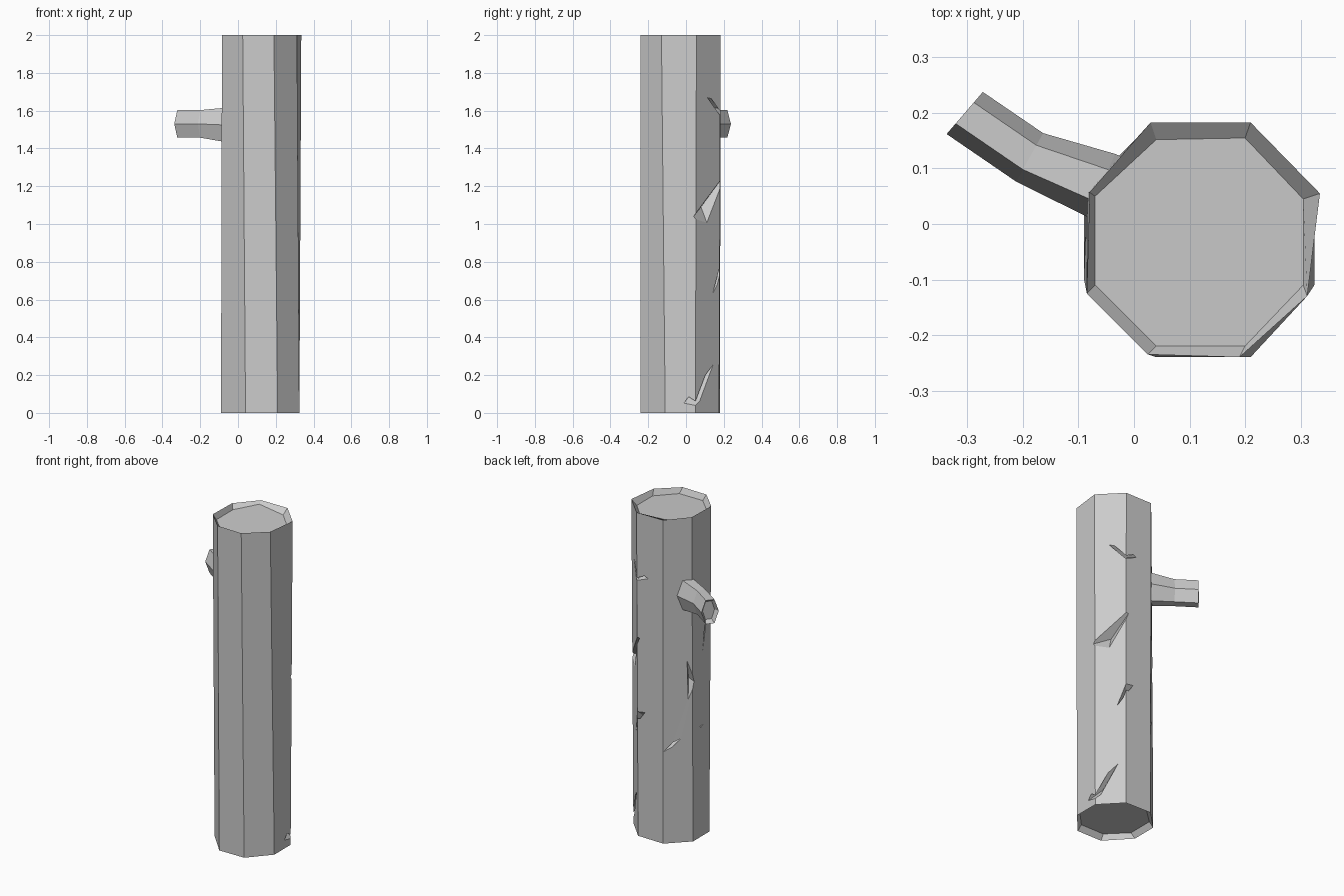
import bpy, bmesh, math
from mathutils import Vector

cube = bpy.data.objects.get("Cube")
if cube:
    bpy.data.objects.remove(cube, do_unlink=True)

grey = bpy.data.materials.new("plain grey")
grey.use_nodes = True
grey.diffuse_color = (0.6, 0.6, 0.6, 1)
grey.node_tree.nodes["Principled BSDF"].inputs["Base Color"].default_value = (0.6, 0.6, 0.6, 1)


def add_object(name, bm):
    bmesh.ops.recalc_face_normals(bm, faces=bm.faces)
    mesh = bpy.data.meshes.new(name)
    bm.to_mesh(mesh)
    bm.free()
    mesh.materials.append(grey)
    obj = bpy.data.objects.new(name, mesh)
    bpy.context.collection.objects.link(obj)
    return obj


def loft(name, rings):
    """Skin a closed solid through rings of equal vertex count."""
    bm = bmesh.new()
    loops = [[bm.verts.new(p) for p in ring] for ring in rings]
    for low, high in zip(loops, loops[1:]):
        for i in range(len(low)):
            j = (i + 1) % len(low)
            bm.faces.new((low[i], low[j], high[j], high[i]))
    bm.faces.new(loops[0][::-1])
    bm.faces.new(loops[-1])
    return add_object(name, bm)


# Trunk: uneven octagon with sunken ends
CENTRE = Vector((0.12, -0.03, 0))
base = [(0.325, 0.05), (0.205, 0.175), (0.03, 0.18), (-0.09, 0.06),
        (-0.09, -0.1), (0.04, -0.24), (0.21, -0.24), (0.325, -0.11)]
rim = [(0.335, 0.055), (0.21, 0.183), (0.03, 0.183), (-0.08, 0.057),
       (-0.085, -0.125), (0.025, -0.235), (0.19, -0.24), (0.312, -0.13)]
core = [(0.305, 0.045), (0.2, 0.155), (0.04, 0.152), (-0.07, 0.05),
        (-0.07, -0.11), (0.04, -0.22), (0.2, -0.22), (0.305, -0.11)]


def at(points, z):
    return [Vector((x, y, z)) for x, y in points]


top_core = at(core, 1.965)
top_core[2].z = 1.99
trunk = loft("trunk", [at(core, 0.035), at(base, 0), at(rim, 2), top_core])

# Bark nicks: three-sided dents given as (sideways, height) corners on a back quarter
cutter_bm = bmesh.new()


def nick(side, corners, depth=0.045):
    normal = Vector((side, 1, 0)).normalized()
    across = Vector((-1, side, 0)).normalized()
    pts = []
    for s, z in corners:
        out = 0.212 - max(0, abs(s) - 0.087)
        pts.append(CENTRE + across * s + normal * out + Vector((0, 0, z)))
    tip = sum(pts, Vector()) / 3 - normal * depth
    verts = [cutter_bm.verts.new(tip + (p - tip) * 1.3) for p in pts]
    apex = cutter_bm.verts.new(tip)
    cutter_bm.faces.new(verts)
    for i in range(3):
        cutter_bm.faces.new((verts[i], apex, verts[(i + 1) % 3]))


nick(1, [(-0.01, 1.67), (0.14, 1.61), (0.08, 1.58)])
nick(1, [(0.10, 1.23), (-0.01, 1.0), (-0.10, 1.04)])
nick(1, [(0.085, 0.77), (0.125, 0.78), (0.03, 0.62)])
nick(1, [(0.05, 0.27), (-0.06, 0.05), (-0.14, 0.045)])
nick(-1, [(0.05, 1.13), (0.097, 0.98), (0.057, 0.87)])
nick(-1, [(-0.08, 0.57), (0.165, 0.69), (-0.03, 0.62)])
nick(-1, [(0.18, 1.33), (0.165, 1.28), (0.15, 1.12)])
cutter = add_object("nick_cutter", cutter_bm)
cutter.hide_render = True

cut = trunk.modifiers.new("nicks", 'BOOLEAN')
cut.operation = 'DIFFERENCE'
cut.solver = 'EXACT'
cut.object = cutter
bpy.context.view_layer.update()
carved = bpy.data.meshes.new_from_object(
    trunk.evaluated_get(bpy.context.evaluated_depsgraph_get()))
trunk.modifiers.clear()
trunk.data = carved
bpy.data.objects.remove(cutter, do_unlink=True)


# Branch stub: bent six-sided limb with a hollowed end
def ring(x, y, z, heading, wide, tall):
    side = Vector((math.sin(heading), -math.cos(heading), 0))
    return [Vector((x, y, z)) + side * wide * math.cos(a)
            + Vector((0, 0, tall * math.sin(a) / math.sin(math.pi / 3)))
            for a in (i * math.pi / 3 for i in range(6))]


bend = math.radians(145)
loft("branch_stub", [
    ring(0.03, 0.03, 1.525, math.radians(155), 0.065, 0.105),
    ring(-0.06, 0.07, 1.525, math.radians(155), 0.062, 0.09),
    ring(-0.188, 0.12, 1.53, math.radians(151), 0.05, 0.073),
    ring(-0.305, 0.2, 1.53, bend - 0.1, 0.05, 0.073),
    ring(-0.285, 0.187, 1.53, bend, 0.036, 0.055)])
